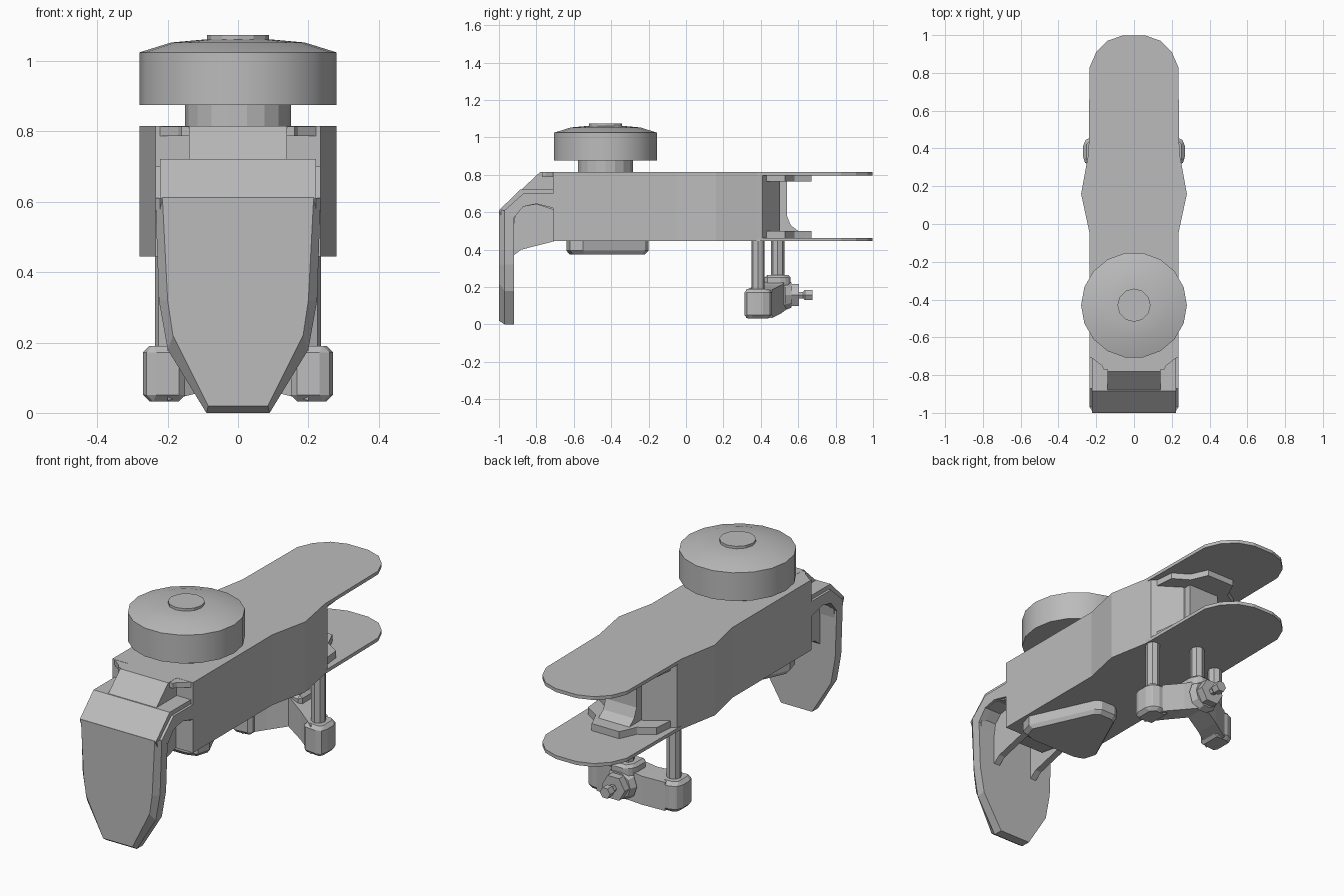
import bpy, bmesh, math
from mathutils import Vector

old = bpy.data.objects.get("Cube")
if old:
    bpy.data.objects.remove(old)

grey = bpy.data.materials.new("plain grey")
grey.use_nodes = True
grey.diffuse_color = (0.5, 0.5, 0.5, 1)
grey.node_tree.nodes["Principled BSDF"].inputs["Base Color"].default_value = (0.5, 0.5, 0.5, 1)


def finish(name, bm, smooth=False):
    bmesh.ops.recalc_face_normals(bm, faces=bm.faces)
    mesh = bpy.data.meshes.new(name)
    bm.to_mesh(mesh)
    bm.free()
    mesh.materials.append(grey)
    ob = bpy.data.objects.new(name, mesh)
    bpy.context.collection.objects.link(ob)
    if smooth:
        bpy.ops.object.select_all(action='DESELECT')
        ob.select_set(True)
        bpy.context.view_layer.objects.active = ob
        bpy.ops.object.shade_smooth_by_angle(angle=math.radians(30))
    return ob


def loft(name, rings, smooth=False):
    """Join equal-length rings of points and cap both ends."""
    bm = bmesh.new()
    loops = [[bm.verts.new(p) for p in ring] for ring in rings]
    n = len(loops[0])
    for a, b in zip(loops, loops[1:]):
        for i in range(n):
            j = (i + 1) % n
            bm.faces.new((a[i], a[j], b[j], b[i]))
    bm.faces.new(loops[0])
    bm.faces.new(loops[-1])
    return finish(name, bm, smooth)


def place(axis, p, d):
    u, v = p
    return {'x': (d, u, v), 'y': (u, d, v), 'z': (u, v, d)}[axis]


def prism(name, pts, axis, lo, hi, bevel=0):
    ob = loft(name, [[place(axis, p, d) for p in pts] for d in (lo, hi)])
    if bevel:
        mod = ob.modifiers.new("chamfer", 'BEVEL')
        mod.width, mod.segments = bevel, 1
    return ob


def both(half):
    """Mirror a half outline across x = 0."""
    return half + [(-u, v) for u, v in reversed(half)]


def lathe(name, profile, centre, axis='z', sides=18, smooth=False):
    rings = []
    for r, d in profile:
        ring = []
        for i in range(sides):
            a = math.tau * i / sides
            ring.append(Vector(place(axis, (r * math.cos(a), r * math.sin(a)), d)) + Vector(centre))
        rings.append(ring)
    return loft(name, rings, smooth)


# Main body and the two long plates
flank = [(0.235, -0.05), (0.28, 0.16), (0.24, 0.38)]
prism("body", both([(0.235, -0.71)] + flank + [(0.235, 0.41), (0.1, 0.5)]), 'z', 0.446, 0.814)
tail = [(0.235, 0.83), (0.2, 0.91), (0.14, 0.97), (0.06, 0.998)]
for name, z in (("top_plate", 0.797), ("bottom_plate", 0.445)):
    prism(name, both([(0.235, -0.71)] + flank + tail), 'z', z, z + 0.018)
prism("top_plate_lip", both([(0.235, -0.72), (0.235, -0.7)][::-1] and
                           [(0.16, -0.77), (0.17, -0.75), (0.235, -0.7)]), 'z', 0.787, 0.814)

# Rear web and its stepped pads
prism("rear_web", [(0.4, 0.46), (0.66, 0.46), (0.6, 0.5), (0.56, 0.53),
                   (0.54, 0.58), (0.54, 0.8), (0.4, 0.8)], 'x', -0.09, 0.09)
pad = both([(0.21, 0.43), (0.2, 0.53), (0.12, 0.58), (0.08, 0.67)])
prism("lower_pad", pad, 'z', 0.46, 0.5)
prism("upper_pad", pad, 'z', 0.765, 0.8)

# Knob on its stem
hub = (0, -0.43, 0)
lathe("knob_stem", [(0.15, 0.81), (0.15, 0.88)], hub)
lathe("knob", [(0.28, 0.876), (0.28, 1.025), (0.19, 1.053), (0.09, 1.062)], hub, smooth=True)
lathe("knob_button", [(0.088, 1.05), (0.088, 1.075)], hub, sides=12)

# Claw blade with chamfered front
outer = [(0.09, 0), (0.2, 0.18), (0.225, 0.32), (0.235, 0.61)]
inner = [(0.085, 0.02), (0.185, 0.22), (0.2, 0.32), (0.215, 0.612)]
loft("claw_blade", [[(x, y, z) for x, z in both(h)]
                    for h, y in ((outer, -0.92), (outer, -0.97), (inner, -1))])

# Claw hood, central ramp and the arms back to the body
prism("claw_hood", [(-1, 0.61), (-0.885, 0.722), (-0.71, 0.722), (-0.7, 0.61), (-0.8, 0.642),
                    (-0.87, 0.63), (-0.91, 0.59), (-0.92, 0.53), (-0.97, 0.53)],
      'x', -0.222, 0.222)
prism("claw_ramp", [(-0.99, 0.617), (-0.78, 0.815), (-0.7, 0.815), (-0.7, 0.68), (-0.9, 0.68)],
      'x', -0.14, 0.14)
prism("front_nose", [(-0.82, 0.47), (-0.7, 0.45), (-0.7, 0.64), (-0.82, 0.64)], 'x', -0.09, 0.09)
for side, s in (("left", 1), ("right", -1)):
    prism(side + "_claw_arm", [(-0.97, 0.61), (-0.87, 0.7), (-0.7, 0.7), (-0.7, 0.62),
                               (-0.8, 0.645), (-0.87, 0.63), (-0.92, 0.57)],
          'x', s * 0.2, s * 0.235)
    prism(side + "_front_rib", [(-0.93, 0.6), (-0.92, 0.37), (-0.88, 0.4), (-0.7, 0.446),
                                (-0.7, 0.65), (-0.85, 0.65)], 'x', s * 0.1, s * 0.135)

# Underside pad shaped like a rounded triangle
foot = both([(0.14, -0.64), (0.2, -0.62), (0.22, -0.55), (0.07, -0.22), (0.04, -0.2)])
small = [(x * 0.92, -0.43 + (y + 0.43) * 0.92) for x, y in foot]
loft("underside_pad", [[(x, y, z) for x, y in ring]
                       for ring, z in ((foot, 0.45), (foot, 0.395), (small, 0.375))])

# Clamp bar: end blocks joined by arms that rise to a central hub
for side, s in (("left", 1), ("right", -1)):
    block = [(s * x, y) for x, y in ((0.15, 0.32), (0.25, 0.31), (0.27, 0.34),
                                     (0.27, 0.43), (0.24, 0.46), (0.15, 0.46))]
    prism(side + "_clamp_block", block, 'z', 0.033, 0.19, 0.018)
    sections = [(0.2, 0.32, 0.46, 0.035, 0.185), (0.1, 0.38, 0.51, 0.06, 0.21),
                (0, 0.42, 0.55, 0.09, 0.25)]
    loft(side + "_clamp_arm", [[(s * x, a, lo), (s * x, b, lo), (s * x, b, hi), (s * x, a, hi)]
                               for x, a, b, lo, hi in sections])
    lathe(side + "_post", [(0.036, 0.15), (0.036, 0.45)], (s * 0.2, 0.385, 0), sides=8)
prism("clamp_hub", both([(0.07, 0.42), (0.07, 0.52), (0.04, 0.56)]), 'z', 0.09, 0.265, 0.015)
lathe("centre_post", [(0.036, 0.2), (0.036, 0.45)], (0, 0.49, 0), sides=8)

# Adjusting bolt
axle = (0, 0, 0.157)
lathe("bolt_collar", [(0.085, 0.53), (0.07, 0.565)], axle, 'y', 10)
lathe("bolt_nut", [(0.067, 0.56), (0.067, 0.605)], axle, 'y', 6)
lathe("bolt_shaft", [(0.02, 0.6), (0.02, 0.625), (0.03, 0.635), (0.03, 0.675)], axle, 'y', 6)
